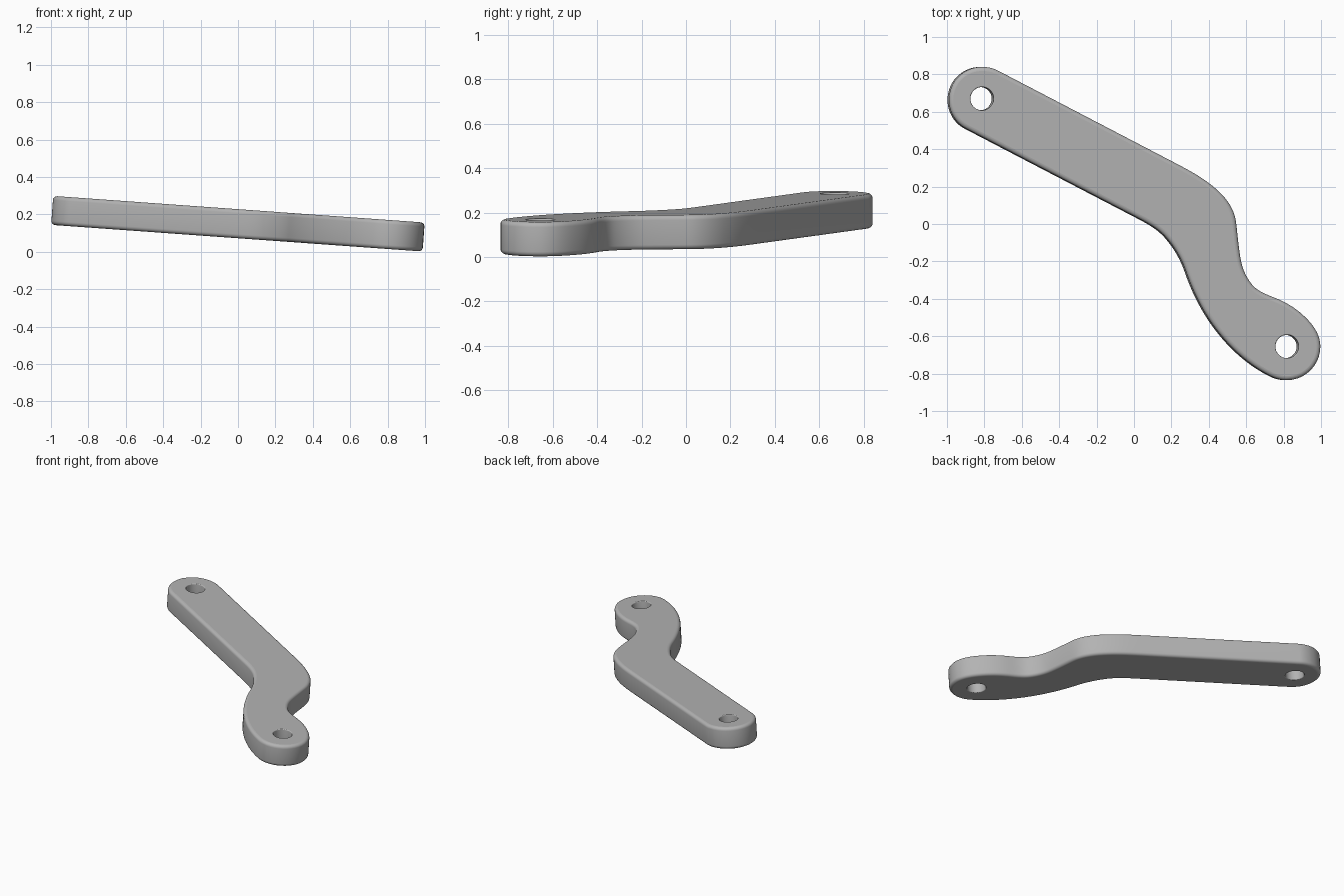
import bpy, bmesh
from math import radians, cos, sin, pi, tau, remainder
from mathutils import Vector

cube = bpy.data.objects.get("Cube")
if cube:
    bpy.data.objects.remove(cube, do_unlink=True)

HALF = 0.0775
TILT = radians(4.1)

grey = bpy.data.materials.new("plain grey")
grey.use_nodes = True
color = (0.45, 0.45, 0.45, 1)
grey.diffuse_color = color
grey.node_tree.nodes["Principled BSDF"].inputs["Base Color"].default_value = color

# Outline nodes: x, y and heading in degrees, clockwise around the arm
NODES = [
    (-0.82, 0.84, 0), (-0.735, 0.821, -27.5), (0.20, 0.335, -27.5),
    (0.455, 0.17, -44), (0.543, 0.01, -83), (0.568, -0.19, -80),
    (0.63, -0.325, -50), (0.757, -0.397, -22), (0.90, -0.485, -42),
    (0.995, -0.655, -90), (0.815, -0.835, -180), (0.725, -0.812, -207),
    (0.457, -0.59, -231), (0.275, -0.255, -251), (0.17, -0.075, -229),
    (0.02, 0.03, -207.5), (-0.905, 0.51, -207.5), (-0.996, 0.665, -270),
]


def outline(nodes, steps=10):
    """Join the nodes with arc-like cubic segments."""
    points = []
    for i, (x, y, a) in enumerate(nodes):
        x2, y2, b = nodes[(i + 1) % len(nodes)]
        p, q = Vector((x, y)), Vector((x2, y2))
        a, b = radians(a), radians(b)
        turn = remainder(b - a, tau)
        reach = (q - p).length / (3 * cos(turn / 4) ** 2)
        c = p + reach * Vector((cos(a), sin(a)))
        d = q - reach * Vector((cos(b), sin(b)))
        n = 1 if abs(turn) < 0.001 else steps
        for k in range(n):
            t = k / n
            s = 1 - t
            points.append(p * s**3 + c * 3 * s * s * t + d * 3 * s * t * t + q * t**3)
    return points


def hole(x, y, radius=0.062, sides=48):
    """Counter-clockwise circle, so that its inside is the surrounding metal."""
    return [Vector((x + radius * cos(tau * i / sides), y + radius * sin(tau * i / sides)))
            for i in range(sides)]


def wall(bm, points, rim, segments=5):
    """Upright wall with rounded rims; returns its bottom and top edge loops."""
    n = len(points)
    inward = []
    for i in range(n):
        along = (points[(i + 1) % n] - points[i - 1]).normalized()
        inward.append(Vector((along.y, -along.x)))
    profile = [(rim * (1 - sin(a)), HALF - rim + rim * cos(a))
               for a in (pi / 2 * k / segments for k in range(segments + 1))]
    profile = [(inset, -z) for inset, z in profile] + profile[::-1]
    rings = []
    for inset, z in profile:
        ring = [p + v * inset for p, v in zip(points, inward)]
        rings.append([bm.verts.new((p.x, p.y, z)) for p in ring])
    for low, high in zip(rings, rings[1:]):
        for i in range(n):
            j = (i + 1) % n
            bm.faces.new((low[i], low[j], high[j], high[i]))
    return [[bm.edges.get((r[i], r[(i + 1) % n])) for i in range(n)]
            for r in (rings[0], rings[-1])]


# Outer wall and the two pivot holes, closed by flat top and bottom faces
bm = bmesh.new()
loops = [wall(bm, outline(NODES), 0.022),
         wall(bm, hole(-0.82, 0.67), 0.006),
         wall(bm, hole(0.815, -0.655), 0.006)]
for side in (0, 1):
    edges = [e for loop in loops for e in loop[side]]
    bmesh.ops.triangle_fill(bm, edges=edges, use_beauty=True)
bmesh.ops.recalc_face_normals(bm, faces=bm.faces)
mesh = bpy.data.meshes.new("lever_arm")
bm.to_mesh(mesh)
bm.free()
mesh.materials.append(grey)
arm = bpy.data.objects.new("lever_arm", mesh)
bpy.context.collection.objects.link(arm)
arm.location.z = 0.15
arm.rotation_euler.y = TILT

# Smooth walls and rims, flat top and bottom
bpy.ops.object.select_all(action="DESELECT")
arm.select_set(True)
bpy.context.view_layer.objects.active = arm
bpy.ops.object.shade_smooth_by_angle(angle=radians(35))
for poly in mesh.polygons:
    if abs(poly.normal.z) > 0.999:
        poly.use_smooth = False
